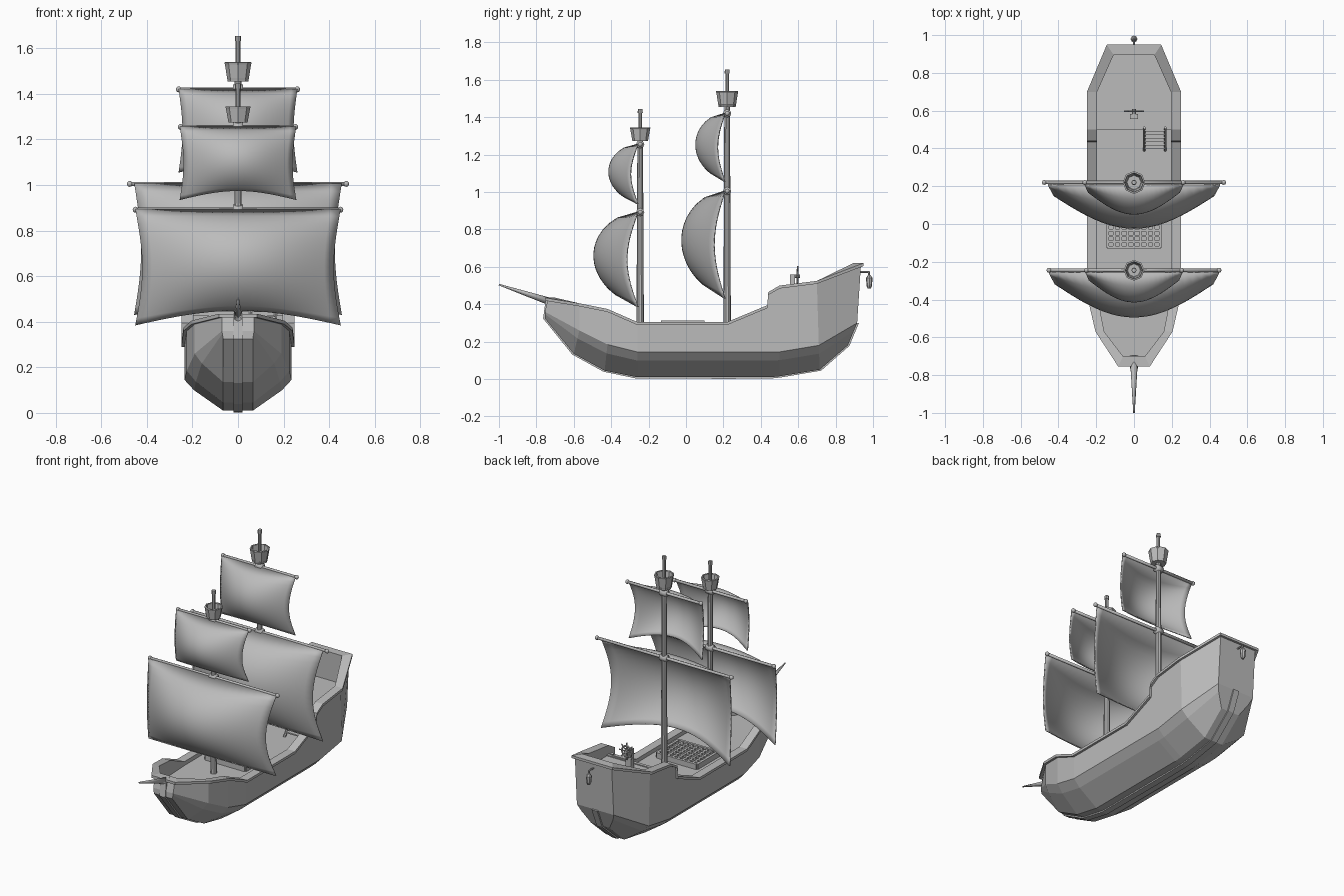
import bpy, bmesh
from math import sin, cos, pi
from mathutils import Vector

cube = bpy.data.objects.get("Cube")
if cube:
    bpy.data.objects.remove(cube, do_unlink=True)

GREY = (0.5, 0.5, 0.5, 1)
mat = bpy.data.materials.new("plain grey")
mat.use_nodes = True
mat.diffuse_color = GREY
mat.node_tree.nodes["Principled BSDF"].inputs["Base Color"].default_value = GREY


def finish(name, bm, smooth=False):
    bmesh.ops.recalc_face_normals(bm, faces=bm.faces)
    mesh = bpy.data.meshes.new(name)
    bm.to_mesh(mesh)
    bm.free()
    mesh.materials.append(mat)
    for p in mesh.polygons:
        p.use_smooth = smooth
    ob = bpy.data.objects.new(name, mesh)
    bpy.context.collection.objects.link(ob)
    return ob


def add_rod(bm, a, b, r1, r2=None, sides=8, caps=True):
    a, b = Vector(a), Vector(b)
    geo = bmesh.ops.create_cone(bm, cap_ends=caps, segments=sides, radius1=r1,
                                radius2=r1 if r2 is None else r2, depth=(b - a).length)
    turn = (b - a).to_track_quat('Z', 'Y')
    for v in geo["verts"]:
        v.co = turn @ v.co + (a + b) / 2


def add_box(bm, lo, hi):
    lo, hi = Vector(lo), Vector(hi)
    for v in bmesh.ops.create_cube(bm, size=1)["verts"]:
        v.co = Vector(c * s for c, s in zip(v.co, hi - lo)) + (lo + hi) / 2


def add_ball(bm, at, r):
    geo = bmesh.ops.create_uvsphere(bm, u_segments=10, v_segments=6, radius=r)
    bmesh.ops.translate(bm, verts=geo["verts"], vec=at)


# Hull stations: top y, chine y, keel y, half width, rail z, chine z, keel z
DECK, POOP, KEEL = 0.28, 0.44, 0.065
stations = [
    (-.74, -.755, -.755, .07, .435, .36, .325),
    (-.57, -.57, -.6, .19, .405, .26, .135),
    (-.42, -.42, -.435, .225, .375, .185, .045),
    (-.26, -.26, -.26, .235, .305, .145, .01),
    (.22, .22, .22, .235, .305, .145, .01),
    (.435, .435, .435, .235, .395, .145, .01),
    (.44, .45, .45, .235, .465, .145, .01),
    (.5, .5, .5, .235, .5, .145, .015),
    (.7, .71, .715, .235, .525, .18, .05),
    (.935, .915, .865, .13, .62, .3, .18),
]
last = len(stations) - 1


def column(i, side):
    yt, yc, yk, w, zt, zc, zk = stations[i]
    end = -1 if i == 0 else 1 if i == last else 0
    lip, inner = w + .014, w * .83
    pts = [(KEEL, yk, zk),
           (KEEL + (w - KEEL) * .75, yk + (yc - yk) * .66, zk + (zc - zk) * .66),
           (w, yc, zc), (w, yt, zt - .016),
           (lip, yt + end * .014, zt - .016), (lip, yt + end * .014, zt),
           (inner, yt - end * .04, zt), (inner, yt - end * .04, DECK)]
    return [(side * x, y, z) for x, y, z in pts]


# Hull shell, rail, bulwark and main deck in one loop of columns
bm = bmesh.new()
loop = [(i, 1) for i in range(last + 1)] + [(i, -1) for i in range(last, -1, -1)]
cols = [[bm.verts.new(p) for p in column(i, s)] for i, s in loop]
n = len(cols)
for k, a in enumerate(cols):
    b = cols[(k + 1) % n]
    for j in range(len(a) - 1):
        bm.faces.new((a[j], b[j], b[j + 1], a[j + 1]))
for k in range(last):
    for j in (0, -1):
        bm.faces.new((cols[k][j], cols[k + 1][j], cols[n - 2 - k][j], cols[n - 1 - k][j]))
finish("hull", bm)

# Keel and stem strip along the centreline
bm = bmesh.new()
path = [(stations[0][0], stations[0][4])] + [(s[2], s[6]) for s in stations]
path += [(stations[last][1], stations[last][5])]
rings = []
for y, z in path:
    out = Vector((0, y - .1, z - .45)).normalized()
    p = Vector((0, y, z))
    ring = [p + out * d + Vector((x, 0, 0)) for x, d in
            ((-.02, -.02), (.02, -.02), (.02, .009), (-.02, .009))]
    rings.append([bm.verts.new(q) for q in ring])
for a, b in zip(rings, rings[1:]):
    for j in range(4):
        bm.faces.new((a[j], a[j - 1], b[j - 1], b[j]))
bm.faces.new(rings[0])
bm.faces.new(rings[-1])
finish("keel", bm)

# Raised stern deck
bm = bmesh.new()
half = [(.196, .51), (.196, .7), (.108, .896)]
outline = half + [(-x, y) for x, y in reversed(half)]
top = bm.faces.new([bm.verts.new((x, y, DECK)) for x, y in outline])
geo = bmesh.ops.extrude_face_region(bm, geom=[top])
bmesh.ops.translate(bm, vec=(0, 0, POOP - DECK),
                    verts=[v for v in geo["geom"] if isinstance(v, bmesh.types.BMVert)])
add_box(bm, (-.2, .5, POOP - .015), (.2, .52, POOP + .006))
finish("stern_deck", bm)

# Bowsprit
bm = bmesh.new()
add_rod(bm, (0, -.7, .405), (0, -1, .505), .022, .004)
finish("bowsprit", bm, True)

# Hatch with an open lattice
bm = bmesh.new()
hx, y0, y1, zt = .14, -.125, .09, .314
for s in (-1, 1):
    add_box(bm, (s * hx - .008, y0, DECK), (s * hx + .008, y1, zt))
for y in (y0, y1):
    add_box(bm, (-hx, y - .008, DECK), (hx, y + .008, zt))
for i in range(1, 8):
    x = -hx + 2 * hx * i / 8
    add_box(bm, (x - .006, y0, zt - .014), (x + .006, y1, zt - .003))
for i in range(1, 7):
    y = y0 + (y1 - y0) * i / 7
    add_box(bm, (-hx, y - .006, zt - .014), (hx, y + .006, zt - .003))
finish("hatch_lattice", bm)

# Ladder up to the stern deck
bm = bmesh.new()
foot, head = Vector((0, .39, DECK)), Vector((0, .51, POOP + .02))
for x in (.055, .165):
    side = Vector((x, 0, 0))
    add_rod(bm, foot + side, head + side, .008, sides=6)
for i in range(1, 7):
    p = foot.lerp(head, i / 6.5)
    add_box(bm, (.055, p.y - .011, p.z - .004), (.165, p.y + .011, p.z + .004))
finish("ladder", bm)

# Steering wheel and its stand
bm = bmesh.new()
hub = Vector((0, .597, .55))
add_box(bm, (-.02, .555, POOP), (.02, .583, .56))
add_rod(bm, (0, .555, hub.z), (0, .61, hub.z), .01)
rim = [hub + Vector((cos(a), 0, sin(a))) * .036 for a in [i * pi / 4 for i in range(8)]]
for i, p in enumerate(rim):
    add_rod(bm, rim[i - 1], p, .006, sides=6)
    add_rod(bm, hub, hub + (p - hub) * 1.5, .004, sides=6)
finish("steering_wheel", bm)

# Stern lantern on its arm
bm = bmesh.new()
add_rod(bm, (0, .92, .572), (0, .98, .572), .005)
add_rod(bm, (0, .978, .575), (0, .978, .545), .005)
add_rod(bm, (0, .98, .5), (0, .98, .54), .014, .018)
add_rod(bm, (0, .98, .54), (0, .98, .557), .018, .006)
add_rod(bm, (0, .98, .484), (0, .98, .5), .008, .016)
finish("lantern", bm)


def make_mast(name, y, top, nest_low, nest_high, r):
    bm = bmesh.new()
    add_rod(bm, (0, y, DECK - .01), (0, y, nest_low + .01), .02, .015, 10)
    add_rod(bm, (0, y, nest_low), (0, y, top - .02), .01)
    add_rod(bm, (0, y, top - .022), (0, y, top), .014, .012)
    finish(name + "_mast", bm, False)
    # Lookout basket, open on top
    bm = bmesh.new()
    add_rod(bm, (0, y, nest_low), (0, y, nest_high), r * .68, r * .93, caps=False)
    ob = finish(name + "_lookout", bm)
    wall = ob.modifiers.new("wall", 'SOLIDIFY')
    wall.thickness = .008
    bm = bmesh.new()
    add_rod(bm, (0, y, nest_low), (0, y, nest_low + .008), r * .68)
    for z, s in ((nest_high - .006, 1), (nest_low + .01, .78)):
        ring = [Vector((cos(a) * r * s, y + sin(a) * r * s, z))
                for a in [i * pi / 4 for i in range(8)]]
        for i in range(8):
            add_rod(bm, ring[i - 1], ring[i], .005, sides=5)
    finish(name + "_lookout_bands", bm)


def make_sail(name, y, top, low, w, depth, yard):
    # Spar with rounded ends
    bm = bmesh.new()
    add_rod(bm, (-yard, y, top), (yard, y, top), .009)
    for s in (-1, 1):
        add_ball(bm, (s * yard, y, top), .013)
    add_rod(bm, (-.022, y, top), (.022, y, top), .022)
    finish(name + "_yard", bm, True)
    # Billowing cloth
    bm = bmesh.new()
    nu, nv, grid = 20, 16, []
    for j in range(nv + 1):
        v, row = j / nv, []
        belly = max(0, sin(pi * .88 * v ** .75)) ** .7
        for i in range(nu + 1):
            u = 2 * i / nu - 1
            c = cos(pi * u / 2)
            push = c * belly + (1 - c) * .25 * sin(pi * v)
            row.append(bm.verts.new((w * u * (1 - .07 * sin(pi * v)), y - .012 - depth * push,
                                     top - (top - low) * (v - .13 * c * v ** 3))))
        grid.append(row)
    for a, b in zip(grid, grid[1:]):
        for i in range(nu):
            bm.faces.new((a[i], a[i + 1], b[i + 1], b[i]))
    ob = finish(name + "_sail", bm, True)
    cloth = ob.modifiers.new("cloth", 'SOLIDIFY')
    cloth.thickness = .007
    cloth.offset = 0


make_mast("main", .22, 1.655, 1.455, 1.54, .055)
make_mast("fore", -.245, 1.445, 1.275, 1.345, .05)
make_sail("main_lower", .22, 1.005, .43, .455, .23, .475)
make_sail("main_upper", .22, 1.42, 1.055, .26, .155, .26)
make_sail("fore_lower", -.245, .892, .385, .45, .235, .45)
make_sail("fore_upper", -.245, 1.255, .935, .255, .155, .252)
